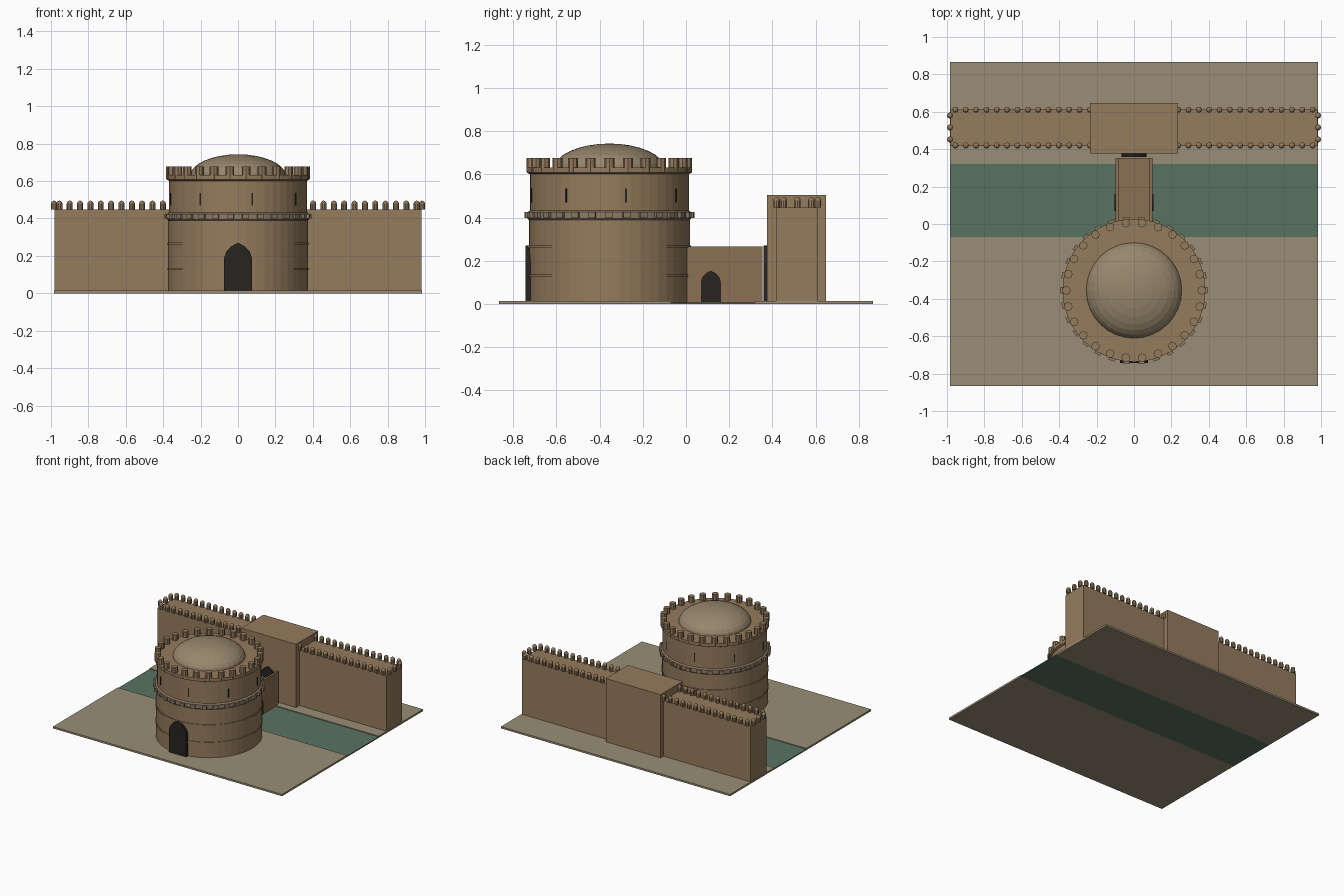
import bpy, bmesh
from math import cos, sin, pi, radians
from mathutils import Matrix

if "Cube" in bpy.data.objects:
    bpy.data.objects.remove(bpy.data.objects["Cube"])

def mat(name, r, g, b):
    m = bpy.data.materials.new(name)
    m.diffuse_color = (r, g, b, 1)
    m.use_nodes = True
    m.node_tree.nodes["Principled BSDF"].inputs["Base Color"].default_value = m.diffuse_color
    return m

WALL = mat("sandstone", 0.30, 0.20, 0.11)
TRIM = mat("trim_stone", 0.27, 0.20, 0.13)
DOME = mat("plaster", 0.31, 0.24, 0.15)
BRICK = mat("brick", 0.26, 0.16, 0.09)
SAND = mat("sand", 0.32, 0.27, 0.18)
WATER = mat("water", 0.10, 0.17, 0.12)
DARK = mat("opening", 0.02, 0.017, 0.014)

def finish(name, bm, m):
    bmesh.ops.recalc_face_normals(bm, faces=bm.faces[:])
    me = bpy.data.meshes.new(name)
    bm.to_mesh(me)
    bm.free()
    me.materials.append(m)
    ob = bpy.data.objects.new(name, me)
    bpy.context.collection.objects.link(ob)
    return ob

def add_box(bm, x0, x1, y0, y1, z0, z1, turn=Matrix()):
    mx = Matrix.Translation(((x0+x1)/2, (y0+y1)/2, (z0+z1)/2)) @ Matrix.Diagonal((x1-x0, y1-y0, z1-z0, 1))
    bmesh.ops.create_cube(bm, size=1, matrix=turn @ mx)

def box(name, m, *dims):
    bm = bmesh.new()
    add_box(bm, *dims)
    return finish(name, bm, m)

def add_lathe(bm, x, y, profile, n):
    rings = []
    for r, z in profile:
        if r == 0:
            rings.append([bm.verts.new((x, y, z))])
        else:
            rings.append([bm.verts.new((x + r*cos(2*pi*i/n), y + r*sin(2*pi*i/n), z)) for i in range(n)])
    for a, b in zip(rings, rings[1:]):
        for i in range(n):
            j = (i + 1) % n
            if len(b) == 1:
                bm.faces.new((a[i], a[j], b[0]))
            else:
                bm.faces.new((a[i], a[j], b[j], b[i]))
    for ring in (rings[0], rings[-1]):
        if len(ring) > 1:
            bm.faces.new(ring)

def lathe(name, m, profile, n=48):
    bm = bmesh.new()
    add_lathe(bm, 0, TY, profile, n)
    return finish(name, bm, m)

def arch(name, w, z0, spring, top, depth, place):
    # pointed arch slab, width along local x, extruded along local y
    bm = bmesh.new()
    h = top - spring
    right = [(w, z0), (w, spring), (w*0.86, spring + h*0.4), (w*0.5, spring + h*0.76)]
    pts = right + [(0, top)] + [(-x, z) for x, z in reversed(right)]
    f = bm.faces.new([bm.verts.new((x, -depth/2, z)) for x, z in pts])
    ext = bmesh.ops.extrude_face_region(bm, geom=[f])["geom"]
    bmesh.ops.translate(bm, vec=(0, depth, 0), verts=[v for v in ext if isinstance(v, bmesh.types.BMVert)])
    bmesh.ops.transform(bm, matrix=place, verts=bm.verts[:])
    return finish(name, bm, DARK)

TY = -0.355   # tower centre
T = Matrix.Translation
AXIS = T((0, TY, 0))

# ground and moat
box("front_bank", SAND, -0.984, 0.984, -0.865, -0.07, 0, 0.014)
box("rear_bank", SAND, -0.984, 0.984, 0.32, 0.865, 0, 0.014)
box("moat", WATER, -0.984, 0.984, -0.075, 0.325, 0, 0.008)

# round tower
lathe("tower_body", WALL, [(0.373, 0.005), (0.373, 0.40), (0.368, 0.41), (0.368, 0.61)])
for i, z in enumerate((0.13, 0.265)):
    lathe(f"tower_band_{i+1}", WALL, [(0.37, z-0.006), (0.378, z-0.006), (0.378, z+0.006), (0.37, z+0.006)])
lathe("corbel_band", TRIM, [(0.37, 0.385), (0.379, 0.395), (0.379, 0.425), (0.365, 0.435)])
lathe("tower_crown", WALL, [(0.366, 0.60), (0.382, 0.608), (0.382, 0.632)])
lathe("dome", DOME, [(0.257*cos(a*pi/16), 0.625 + 0.118*sin(a*pi/16)) for a in range(8)] + [(0, 0.743)], 32)

bm = bmesh.new()
for i in range(30):
    add_box(bm, 0.365, 0.394, -0.017, 0.017, 0.399, 0.425, AXIS @ Matrix.Rotation(2*pi*i/30, 4, 'Z'))
finish("corbels", bm, TRIM)

bm = bmesh.new()
for i in range(26):
    a = 2*pi*i/26
    add_lathe(bm, 0.362*cos(a), TY + 0.362*sin(a), [(0.023, 0.612), (0.023, 0.677)], 8)
finish("tower_merlons", bm, WALL)

bm = bmesh.new()
for i in range(8):
    add_box(bm, 0.36, 0.371, -0.004, 0.004, 0.47, 0.535, AXIS @ Matrix.Rotation(radians(12 + 45*i), 4, 'Z'))
finish("arrow_slits", bm, DARK)

arch("tower_door", 0.074, 0.012, 0.19, 0.27, 0.045, T((0, -0.72, 0)))

# bridge with parapets and side arches
box("bridge_deck", BRICK, -0.09, 0.09, -0.03, 0.354, 0.005, 0.19)
for side, s in (("left", -1), ("right", 1)):
    x0, x1 = sorted((s*0.084, s*0.1))
    box(f"bridge_parapet_{side}", BRICK, x0, x1, -0.03, 0.354, 0.005, 0.267)
    arch(f"bridge_arch_{side}", 0.046, 0.01, 0.105, 0.155, 0.016,
         T((s*0.097, 0.115, 0)) @ Matrix.Rotation(pi/2, 4, 'Z'))

# gatehouse and curtain wall
box("gatehouse", WALL, -0.235, 0.235, 0.376, 0.648, 0.005, 0.505)
arch("gatehouse_gate", 0.068, 0.012, 0.19, 0.27, 0.022, T((0, 0.37, 0)))
box("curtain_wall", WALL, -0.982, 0.982, 0.417, 0.612, 0.005, 0.447)

# rounded merlons along the wall
spots = [(s*(0.955 - 0.0553*i), y) for s in (-1, 1) for i in range(14) for y in (0.42, 0.611)]
spots += [(s*0.984, 0.516 + d) for s in (-1, 1) for d in (-0.064, 0, 0.064)]
bm = bmesh.new()
for x, y in spots:
    add_lathe(bm, x, y, [(0.016, 0.447), (0.016, 0.479), (0.0139, 0.487), (0.008, 0.493), (0, 0.496)], 10)
finish("wall_merlons", bm, WALL)
